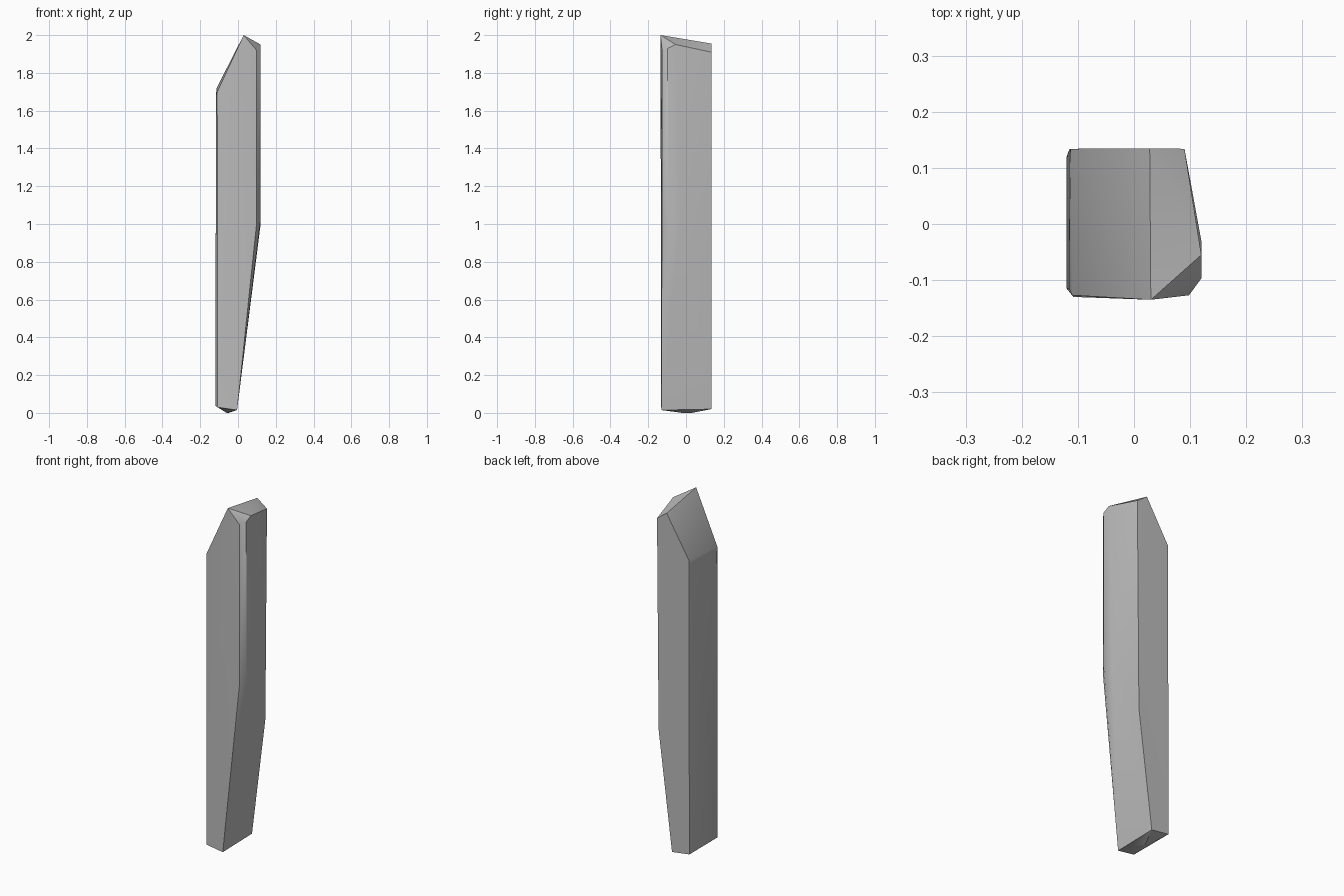
import bpy
import bmesh
import math

cube = bpy.data.objects.get("Cube")
if cube:
    bpy.data.objects.remove(cube, do_unlink=True)

# Plain grey stone
stone = bpy.data.materials.new("grey_stone")
stone.use_nodes = True
grey = (0.5, 0.5, 0.5, 1.0)
stone.diffuse_color = grey
stone.node_tree.nodes["Principled BSDF"].inputs["Base Color"].default_value = grey

# Corners of the cut faces, each as x, y, z
front_face = [(-0.11, -0.127, 1.7), (0.03, -0.135, 2.0), (0.098, -0.127, 1.92),
              (0.098, -0.127, 1.0), (-0.005, -0.131, 0.015), (-0.108, -0.13, 0.03)]
back_face = [(-0.113, 0.134, 1.72), (0.028, 0.135, 1.955), (0.09, 0.134, 1.91),
             (0.08, 0.134, 0.7), (-0.005, 0.134, 0.02), (-0.115, 0.134, 0.035)]
right_ridge = [(0.12, -0.055, 1.95), (0.12, -0.097, 1.93),
               (0.12, -0.095, 1.03), (0.12, -0.03, 1.0)]
left_ridge = [(-0.12, -0.115, 0.04), (-0.12, 0.12, 0.045),
              (-0.116, 0.12, 1.69), (-0.116, -0.115, 1.68)]
foot = [(-0.06, -0.02, 0.0), (-0.05, 0.03, 0.0)]

# Shard: one tight faceted skin around the corners
bm = bmesh.new()
for corner in front_face + back_face + right_ridge + left_ridge + foot:
    bm.verts.new(corner)
hull = bmesh.ops.convex_hull(bm, input=bm.verts[:])
loose = [v for v in bm.verts if not v.link_faces]
bmesh.ops.delete(bm, geom=loose, context='VERTS')
bmesh.ops.dissolve_limit(bm, angle_limit=math.radians(1),
                         verts=bm.verts[:], edges=bm.edges[:])
bmesh.ops.recalc_face_normals(bm, faces=bm.faces[:])

mesh = bpy.data.meshes.new("stone_shard")
bm.to_mesh(mesh)
bm.free()
mesh.materials.append(stone)
shard = bpy.data.objects.new("stone_shard", mesh)
bpy.context.collection.objects.link(shard)

# Soft shading across shallow facets, crisp main edges
bpy.ops.object.select_all(action='DESELECT')
shard.select_set(True)
bpy.context.view_layer.objects.active = shard
bpy.ops.object.shade_smooth_by_angle(angle=math.radians(30))
